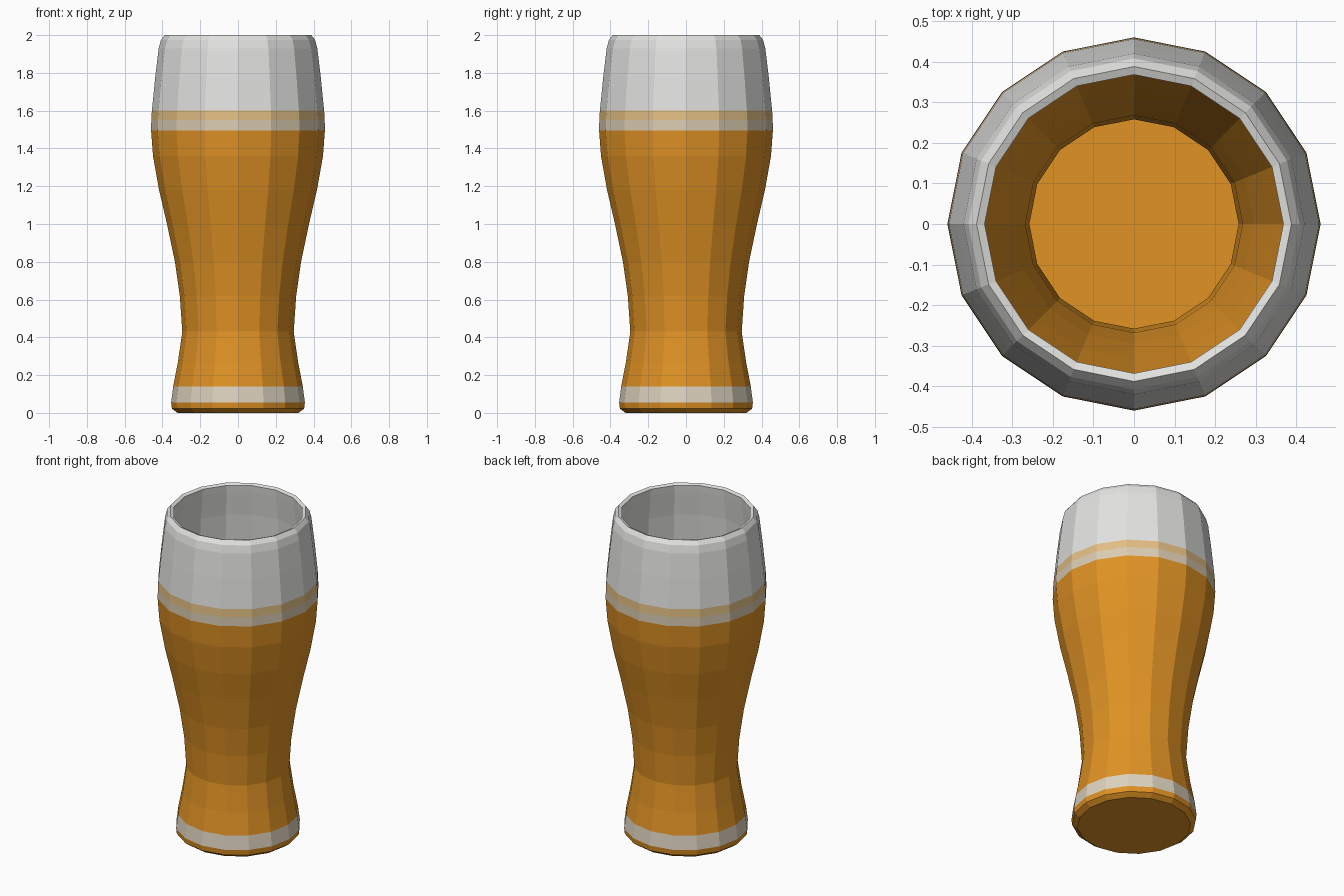
import bpy, bmesh, math

cube = bpy.data.objects.get("Cube")
if cube:
    bpy.data.objects.remove(cube, do_unlink=True)

SIDES = 16


def linear(c):
    c /= 255
    return c / 12.92 if c <= 0.04045 else ((c + 0.055) / 1.055) ** 2.4


def material(name, *rgb):
    m = bpy.data.materials.new(name)
    m.use_nodes = True
    col = (*[linear(c) for c in rgb], 1)
    m.diffuse_color = col
    node = m.node_tree.nodes["Principled BSDF"]
    node.inputs["Base Color"].default_value = col
    node.inputs["Roughness"].default_value = 0.7
    return m


AMBER, CLEAR, TAN, PALE_TAN, FOOT = range(5)
MATERIALS = [
    material("amber beer", 224, 146, 36),
    material("clear white glass", 226, 226, 224),
    material("tan blend", 226, 190, 132),
    material("pale tan blend", 219, 204, 178),
    material("warm white foot band", 221, 210, 190),
]


def lathe(name, profile, colour_rule):
    """Turn an (r, z) profile about z; r = 0 closes to a pole."""
    bm = bmesh.new()
    rings = []
    for r, z in profile:
        if r == 0:
            rings.append([bm.verts.new((0, 0, z))] * SIDES)
            continue
        angles = [2 * math.pi * i / SIDES for i in range(SIDES)]
        rings.append([bm.verts.new((r * math.cos(a), r * math.sin(a), z)) for a in angles])
    for a, b in zip(rings, rings[1:]):
        for i in range(SIDES):
            j = (i + 1) % SIDES
            corners = list(dict.fromkeys([a[i], a[j], b[j], b[i]]))
            face = bm.faces.new(corners)
            face.material_index = colour_rule(face.calc_center_median().z)
    mesh = bpy.data.meshes.new(name)
    bm.to_mesh(mesh)
    bm.free()
    for m in MATERIALS:
        mesh.materials.append(m)
    obj = bpy.data.objects.new(name, mesh)
    bpy.context.collection.objects.link(obj)
    return obj


def outer_colour(z):
    # Foot band, beer, blended froth line, then bare glass
    for top, colour in ((0.055, AMBER), (0.14, FOOT), (1.495, AMBER),
                        (1.55, PALE_TAN), (1.6, TAN)):
        if z < top:
            return colour
    return CLEAR


def inner_colour(z):
    return AMBER if z < 1.5 else CLEAR


# Outer wall from the underside up to the rim
outer = [(0, 0), (0.32, 0), (0.35, 0.022), (0.354, 0.055), (0.343, 0.14),
         (0.318, 0.27), (0.295, 0.43), (0.308, 0.62), (0.334, 0.8),
         (0.376, 1.0), (0.418, 1.18), (0.45, 1.36), (0.46, 1.495),
         (0.459, 1.55), (0.456, 1.6), (0.438, 1.78), (0.42, 1.93),
         (0.408, 1.975), (0.388, 2.0), (0.368, 1.992)]
lathe("glass_outer_wall", outer, outer_colour)

# Inner wall from the rim down to the floor
inner = [(0.368, 1.992), (0.372, 1.95), (0.39, 1.8), (0.41, 1.5),
         (0.405, 1.36), (0.375, 1.18), (0.335, 1.0), (0.295, 0.8),
         (0.268, 0.62), (0.258, 0.43), (0.265, 0.2), (0, 0.2)]
lathe("glass_inner_wall", inner, inner_colour)
